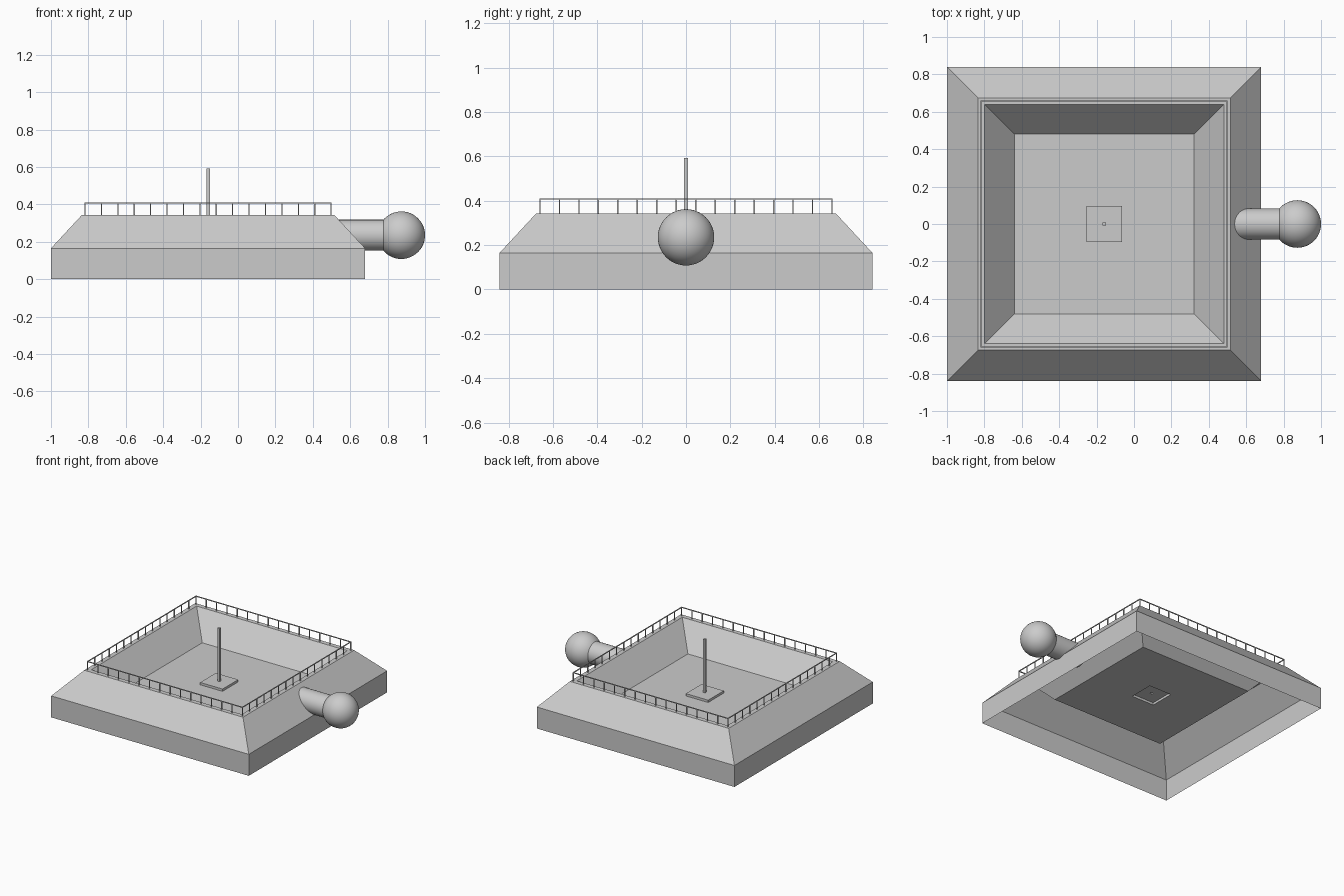
import bpy, bmesh
from math import pi
from mathutils import Vector, Matrix

if "Cube" in bpy.data.objects:
    bpy.data.objects.remove(bpy.data.objects["Cube"])

CX = -0.16  # centre of the square body


def finish(name, bm):
    mesh = bpy.data.meshes.new(name)
    bm.to_mesh(mesh)
    bm.free()
    ob = bpy.data.objects.new(name, mesh)
    bpy.context.collection.objects.link(ob)
    return ob


def box(bm, centre, size):
    m = Matrix.Translation(centre) @ Matrix.Diagonal((*size, 1))
    bmesh.ops.create_cube(bm, size=1, matrix=m)


def square_sheet(name, profile):
    """Open-bottomed sheet: square rings (half width, height) joined in order."""
    bm = bmesh.new()
    rings = [[bm.verts.new((CX + sx * h, sy * h, z))
              for sx, sy in ((-1, -1), (1, -1), (1, 1), (-1, 1))]
             for h, z in profile]
    for a, b in zip(rings, rings[1:]):
        for i in range(4):
            j = (i + 1) % 4
            bm.faces.new((a[i], a[j], b[j], b[i]))
    bm.faces.new(rings[-1])
    return finish(name, bm)


# Body: wall, outer slope, rim, inner slope, basin floor, pedestal and mast
square_sheet("basin_body", [
    (0.84, 0), (0.84, 0.165), (0.675, 0.343), (0.64, 0.343), (0.48, 0.165),
    (0.095, 0.165), (0.095, 0.183), (0.009, 0.183), (0.009, 0.592)])

# Railing around the rim: top bars and evenly spaced posts on four sides
bm = bmesh.new()
H, Z0, Z1, T, N = 0.658, 0.343, 0.411, 0.006, 15
for k in range(4):
    rot = Matrix.Rotation(k * pi / 2, 4, 'Z')
    size = (2 * H + T, T, T) if k % 2 == 0 else (T, 2 * H + T, T)
    off = Vector((CX, 0, 0))
    box(bm, off + rot @ Vector((0, -H, Z1 - T / 2)), size)
    for i in range(N):
        p = Vector((-H + 2 * H * i / N, -H, (Z0 + Z1) / 2))
        box(bm, off + rot @ p, (T, T, Z1 - Z0))
finish("railing", bm)

# Side pipe emerging from the right slope
bpy.ops.mesh.primitive_cylinder_add(vertices=48, radius=0.083, depth=0.32,
                                    location=(0.66, 0, 0.235), rotation=(0, pi / 2, 0))
bpy.context.object.name = "side_pipe"
bpy.ops.object.shade_smooth_by_angle()

# Ball on the end of the pipe
bpy.ops.mesh.primitive_uv_sphere_add(segments=48, ring_count=24, radius=0.127,
                                     location=(0.873, 0, 0.235))
bpy.context.object.name = "end_ball"
bpy.ops.object.shade_smooth()
